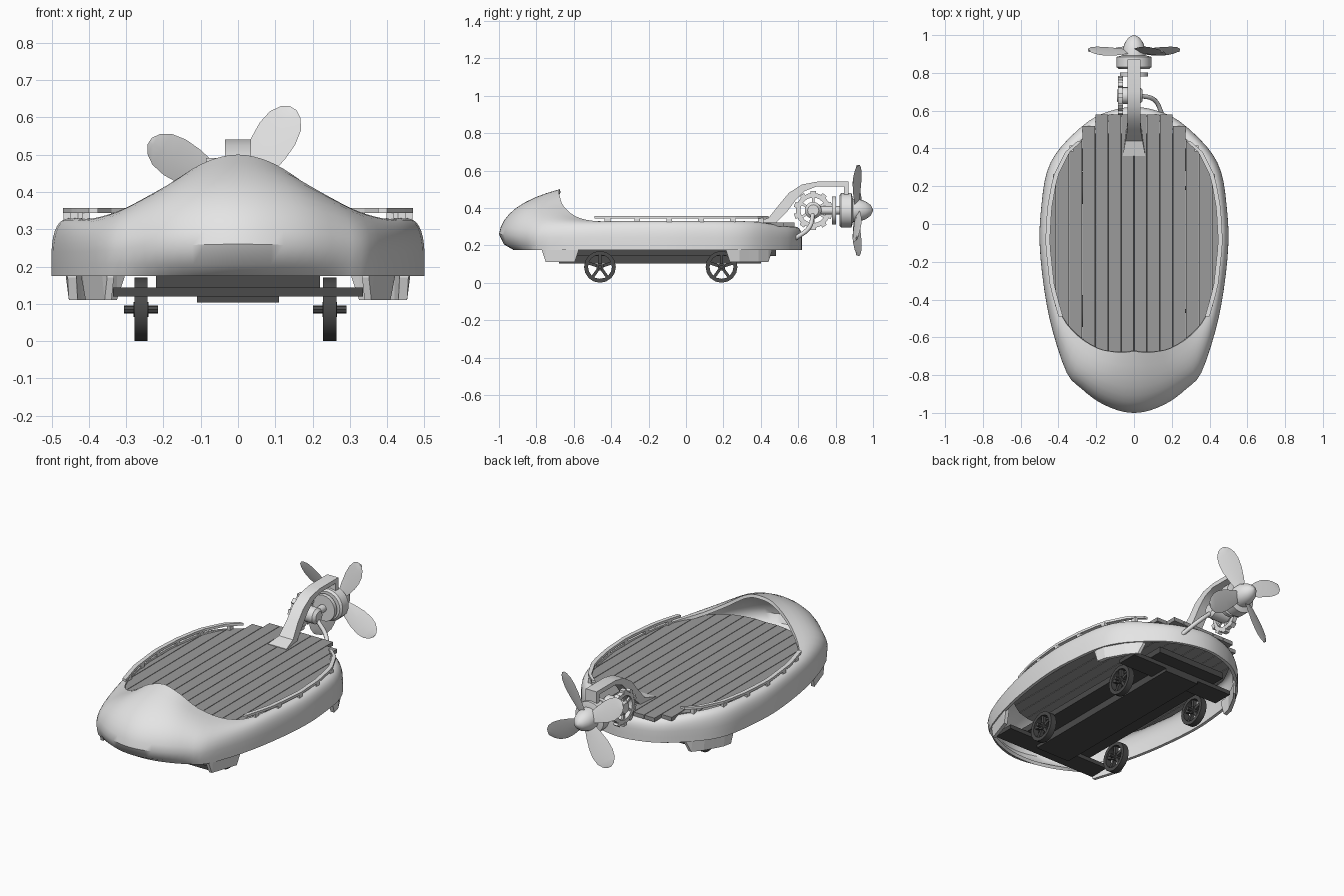
import bpy, bmesh, math
from mathutils import Vector

cube = bpy.data.objects.get("Cube")
if cube:
    bpy.data.objects.remove(cube, do_unlink=True)


def material(name, v):
    m = bpy.data.materials.new(name)
    m.use_nodes = True
    m.diffuse_color = (v, v, v, 1)
    m.node_tree.nodes["Principled BSDF"].inputs["Base Color"].default_value = (v, v, v, 1)
    return m


SHELL = material("pale_shell", 0.78)
WOOD = material("grey_planks", 0.33)
DARK = material("dark_chassis", 0.07)


def finish(obj, smooth):
    if smooth:
        bpy.ops.object.select_all(action="DESELECT")
        obj.select_set(True)
        bpy.context.view_layer.objects.active = obj
        bpy.ops.object.shade_smooth_by_angle(angle=math.radians(35))


def loft(name, rings, mat, smooth=False, capped=True, looped=False, solid=0):
    """Skin a list of closed rings of points."""
    bm = bmesh.new()
    vs = [[bm.verts.new(p) for p in r] for r in rings]
    n = len(vs[0])
    pairs = list(zip(vs, vs[1:])) + ([(vs[-1], vs[0])] if looped else [])
    for a, b in pairs:
        for i in range(n):
            j = (i + 1) % n
            bm.faces.new((a[i], a[j], b[j], b[i]))
    if capped and not looped:
        bm.faces.new(vs[0])
        bm.faces.new(vs[-1])
    if not solid:
        bmesh.ops.recalc_face_normals(bm, faces=bm.faces)
    me = bpy.data.meshes.new(name)
    bm.to_mesh(me)
    bm.free()
    me.materials.append(mat)
    obj = bpy.data.objects.new(name, me)
    bpy.context.collection.objects.link(obj)
    if solid:
        mod = obj.modifiers.new("thickness", "SOLIDIFY")
        mod.thickness, mod.offset = solid, -1
        bpy.context.view_layer.objects.active = obj
        obj.select_set(True)
        bpy.ops.object.modifier_apply(modifier=mod.name)
    finish(obj, smooth)
    return obj


def box(name, x, y, z, mat):
    return loft(name, [[(x[0], y[0], k), (x[1], y[0], k), (x[1], y[1], k), (x[0], y[1], k)] for k in z], mat)


def lathe(name, profile, axis, centre, mat, n=20, looped=False):
    """Turn (radius, offset) pairs about the x or y axis."""
    rings = []
    for r, t in profile:
        ring = []
        for i in range(n):
            a = math.tau * i / n
            c, s = r * math.cos(a), r * math.sin(a)
            ring.append(Vector(centre) + Vector((t, c, s) if axis == "x" else (c, t, s)))
        rings.append(ring)
    return loft(name, rings, mat, True, looped=looped)


def interp(pairs, v):
    for (a, p), (b, q) in zip(pairs, pairs[1:]):
        if a <= v <= b:
            return p + (q - p) * (v - a) / (b - a)
    return pairs[0][1] if v < pairs[0][0] else pairs[-1][1]


# Half plan: belly x, y, then rim x, y, z, from nose to stern
HALF = [
    (0, -1, 0, -.675, .5), (.09, -.985, .06, -.68, .49), (.19, -.94, .12, -.675, .463),
    (.28, -.87, .2, -.655, .41), (.355, -.79, .3, -.59, .355), (.43, -.57, .38, -.49, .33),
    (.475, -.35, .425, -.33, .33), (.5, -.1, .45, -.1, .33), (.49, .1, .44, .08, .33),
    (.46, .28, .41, .25, .33), (.385, .41, .345, .38, .325), (.24, .545, .21, .5, .305),
    (.12, .6, .1, .56, .3), (0, .62, 0, .58, .3)]
belly_x = [(h[1], h[0]) for h in HALF]
rim_x = [(h[3], h[2]) for h in HALF[1:]]
rim_front = [(h[2], h[3]) for h in HALF[:8]]
rim_back = [(h[2], h[3]) for h in reversed(HALF[7:])]

# Hull shell with raised nose cowl
loop = HALF + [(-a, b, -c, d, e) for a, b, c, d, e in reversed(HALF[1:-1])]
stations = []
for i in range(len(loop)):
    p = [loop[(i + k - 1) % len(loop)] for k in range(4)]
    for t in (0, 1 / 3, 2 / 3):
        stations.append([b + .5 * t * (c - a + t * (2 * a - 5 * b + 4 * c - d + t * (3 * (b - c) + d - a)))
                         for a, b, c, d in zip(*p)])
rows = [[] for _ in range(11)]
for bx, by, rx, ry, rz in stations:
    w = min(1, max(0, (rz - .33) / .17))
    belly, rim = Vector((bx, by, .24 + .02 * w)), Vector((rx, ry, rz))
    ctrl = belly.lerp(rim, .07)
    ctrl.z = belly.z + (rz - belly.z) * (1 - .33 * w)
    for k, (f, z) in enumerate(((.24, .175), (.08, .205))):
        q = belly.lerp(rim, f * w)
        rows[k].append((q.x, q.y, z))
    for k in range(9):
        t = k / 8
        rows[k + 2].append(belly.lerp(ctrl, t).lerp(ctrl.lerp(rim, t), t))
loft("hull_shell", rows, SHELL, True, capped=False, solid=.018)

# Skirt feet and side rails
for s, side in ((1, "left"), (-1, "right")):
    for part, y0, y1 in (("front", -.77, -.575), ("rear", .215, .46)):
        rings = []
        for k in range(7):
            y = interp([(0, y0), (1, y0 + .02), (5, y1 - .02), (6, y1)], k)
            x = interp(belly_x, y)
            low = .17 if k in (0, 6) else .11
            rings.append([(s * x * .995, y, .2), (s * x * .92, y, .2),
                          (s * x * .92, y, low), (s * x * .97, y, low)])
        loft(f"{part}_foot_{side}", rings, SHELL)

    def rail_x(y):
        return s * (interp(rim_x, y) + .008)

    rings = []
    for k in range(17):
        y = -.49 + .93 * k / 16
        x = rail_x(y)
        rings.append([(x + a, y, z) for a, z in ((-.012, .343), (.012, .343), (.012, .357), (-.012, .357))])
    loft(f"rail_{side}", rings, SHELL)
    for k, y in enumerate((-.42, -.26, -.09, .08, .25, .4)):
        x = rail_x(y)
        box(f"rail_post_{side}_{k}", (x - .01, x + .01), (y - .015, y + .015), (.31, .345), SHELL)

# Deck planks, stepped at the stern
STEP = .0685
for k in range(-7, 7):
    x0, x1 = max(k * STEP, -.445) + .0015, min((k + 1) * STEP, .445) - .0015
    mid = abs(x0 + x1) / 2
    f = [interp(rim_front, abs(x)) - .06 for x in (x0, x1)]
    b = [.58 if mid < .205 else .52 if mid < .275 else interp(rim_back, abs(x)) + .01 for x in (x0, x1)]
    loft(f"deck_plank_{k + 8}", [[(x0, f[0], z), (x1, f[1], z), (x1, b[1], z), (x0, b[0], z)]
                                 for z in (.3, .322)], WOOD)

# Chassis
box("chassis_plate", (-.22, .22), (-.68, .48), (.143, .178), DARK)
box("chassis_spine", (-.11, .11), (-.68, .4), (.103, .143), DARK)
for name, y in (("front", -.69), ("rear", .34)):
    box(f"{name}_cross_beam", (-.335, .335), (y - .06, y + .06), (.12, .144), DARK)

# Spoked wheels
for name, y in (("front", -.46), ("rear", .19)):
    for side, x in (("left", .246), ("right", -.26)):
        c = (x, y, .085)
        tag = f"{name}_{side}"
        lathe(f"wheel_rim_{tag}", [(.085, -.018), (.085, .018), (.064, .018), (.064, -.018)], "x", c, DARK, 16, True)
        lathe(f"wheel_hub_{tag}", [(.02, -.02), (.02, .02)], "x", c, DARK, 12)
        lathe(f"axle_stub_{tag}", [(.011, -.045), (.011, .045)], "x", c, DARK, 8)
        for i in range(5):
            spoke = box(f"wheel_spoke_{tag}_{i}", (-.01, .01), (-.008, .008), (.01, .068), DARK)
            spoke.location = c
            spoke.rotation_euler.x = math.tau * i / 5

# Curved arm holding the propeller: outer y, z, inner y, z, half width
ARM = [(.36, .325, .36, .3, .06), (.44, .345, .47, .31, .045), (.5, .42, .54, .38, .035),
       (.55, .48, .585, .44, .035), (.62, .525, .635, .49, .035), (.7, .54, .7, .515, .035),
       (.87, .54, .87, .515, .035)]
loft("propeller_arm", [[(-w, a, b), (w, a, b), (w, c, d), (-w, c, d)] for a, b, c, d, w in ARM], SHELL, True)
box("arm_drop", (-.035, .035), (.845, .87), (.45, .52), SHELL)

# Drive shaft, drum and spinner cone
HUB_Z = .387
lathe("drive_shaft", [(.022, .68), (.022, .9)], "y", (0, 0, HUB_Z), SHELL, 12)
lathe("drive_flange", [(.075, .78), (.075, .802)], "y", (0, 0, HUB_Z), SHELL)
lathe("drive_drum", [(.08, .82), (.092, .83), (.092, .885), (.065, .892)], "y", (0, 0, HUB_Z), SHELL)
lathe("spinner", [(.062, .89), (.06, .925), (.048, .96), (.028, .988), (.004, 1)], "y", (0, 0, HUB_Z), SHELL)

# Hand wheel with knobs beside the arm
GEAR = (-.072, .68, HUB_Z)
lathe("gear_ring", [(.093, -.012), (.093, .012), (.068, .012), (.068, -.012)], "x", GEAR, SHELL, 24, True)
for i in range(10):
    knob = box(f"gear_knob_{i}", (-.014, .014), (-.014, .014), (.085, .104), SHELL)
    knob.location = GEAR
    knob.rotation_euler.x = math.tau * i / 10
for i in range(3):
    spoke = box(f"gear_spoke_{i}", (-.006, .006), (-.007, .007), (-.075, .075), SHELL)
    spoke.location = GEAR
    spoke.rotation_euler.x = math.pi * i / 3
lathe("gear_hub", [(.03, -.09), (.045, -.07), (.045, .03), (.03, .045)], "x", (0, .68, HUB_Z), SHELL, 16)

# Bent strut from gear hub to stern
cu = bpy.data.curves.new("stern_strut", "CURVE")
cu.dimensions = "3D"
cu.bevel_depth, cu.bevel_resolution = .012, 2
cu.use_fill_caps = True
sp = cu.splines.new("BEZIER")
path = ((.03, .68, .37), (.11, .655, .29), (.15, .58, .235))
sp.bezier_points.add(len(path) - 1)
for bp, co in zip(sp.bezier_points, path):
    bp.co = co
    bp.handle_left_type = bp.handle_right_type = "AUTO"
cu.materials.append(SHELL)
bpy.context.collection.objects.link(bpy.data.objects.new("stern_strut", cu))

# Four pitched propeller blades
PITCH = math.radians(23)
BLADE = [(.03, .025), (.09, .044), (.15, .058), (.2, .061), (.24, .053), (.267, .034), (.28, .012)]
for i in range(4):
    a = math.radians(58 + 90 * i)
    out = Vector((math.cos(a), 0, math.sin(a)))
    turn = Vector((math.sin(a), 0, -math.cos(a)))
    back = Vector((0, 1, 0))
    chord = turn * math.cos(PITCH) - back * math.sin(PITCH)
    normal = back * math.cos(PITCH) + turn * math.sin(PITCH)
    centre = Vector((0, .915, HUB_Z))
    rings = []
    for r, w in BLADE:
        m = centre + out * r
        rings.append([m + chord * w, m + normal * .006, m - chord * w, m - normal * .006])
    loft(f"propeller_blade_{i + 1}", rings, SHELL, True)
